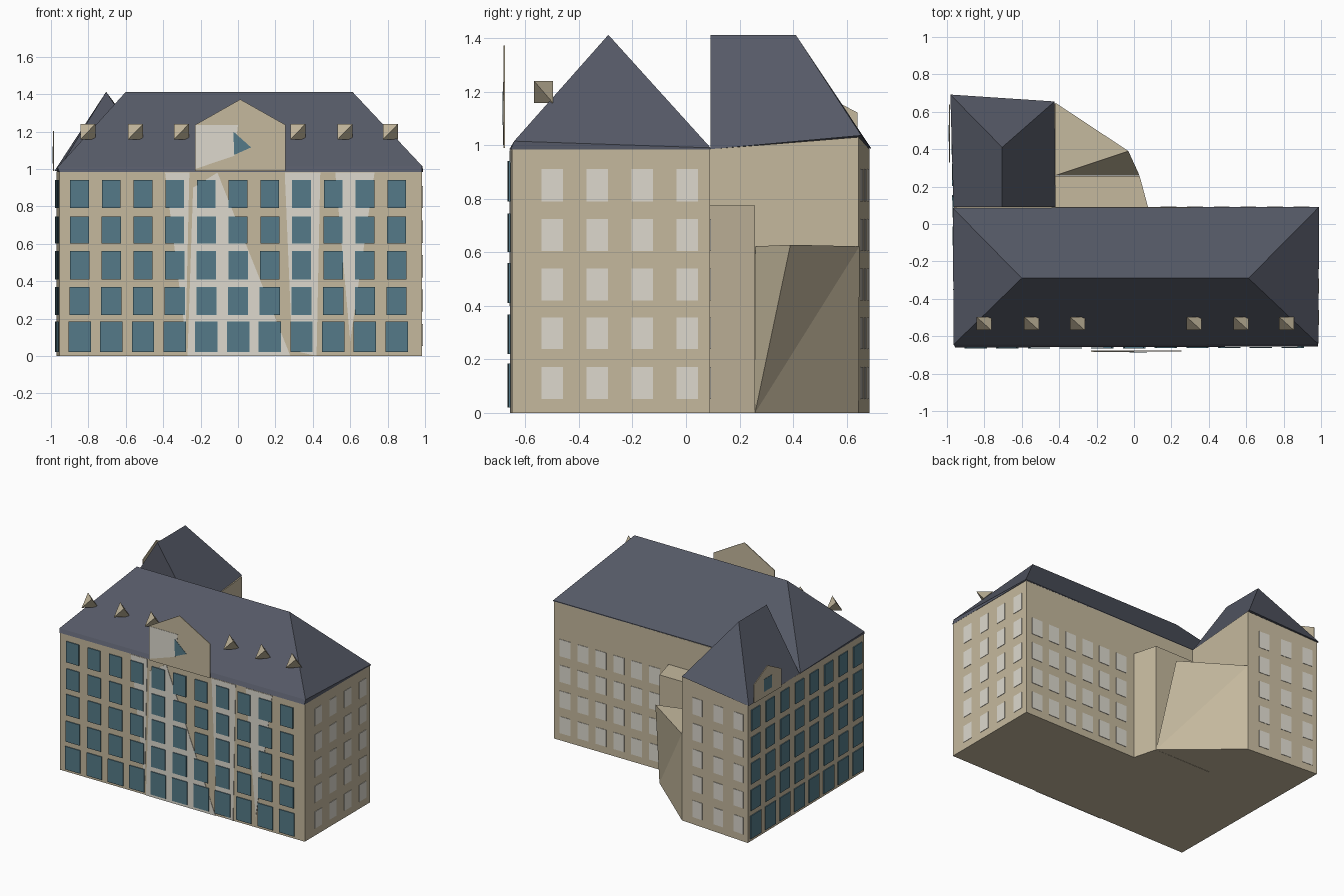
import bpy, bmesh, math
from mathutils import Vector

if "Cube" in bpy.data.objects:
    bpy.data.objects.remove(bpy.data.objects["Cube"])


def material(name, srgb):
    m = bpy.data.materials.new(name)
    lin = [((c / 255 + 0.055) / 1.055) ** 2.4 for c in srgb]
    m.diffuse_color = (*lin, 1)
    m.use_nodes = True
    m.node_tree.nodes["Principled BSDF"].inputs["Base Color"].default_value = m.diffuse_color
    return m


STONE = material("sandstone", (197, 185, 158))
PALE = material("pale_plaster", (221, 217, 206))
GLASS = material("teal_glass", (85, 122, 136))
SLATE = material("slate_roof", (86, 90, 103))


def mesh_object(name, verts, faces, mat):
    bm = bmesh.new()
    vs = [bm.verts.new(v) for v in verts]
    for f in faces:
        bm.faces.new([vs[i] for i in f])
    bmesh.ops.recalc_face_normals(bm, faces=bm.faces[:])
    me = bpy.data.meshes.new(name)
    bm.to_mesh(me)
    bm.free()
    me.materials.append(mat)
    ob = bpy.data.objects.new(name, me)
    bpy.context.collection.objects.link(ob)
    return ob


def prism(name, footprint, tops, mat):
    """Upright block over a footprint, with one height per corner."""
    n = len(footprint)
    verts = [(x, y, 0) for x, y in footprint]
    verts += [(x, y, z) for (x, y), z in zip(footprint, tops)]
    faces = [list(range(n)), list(range(n, 2 * n))]
    faces += [[i, (i + 1) % n, n + (i + 1) % n, n + i] for i in range(n)]
    return mesh_object(name, verts, faces, mat)


def panels(name, p0, p1, shapes, mat, lift=0.0, thick=0.006):
    """Thin plates on the wall p0 to p1; shapes are (distance, height) outlines."""
    p0, p1 = Vector((*p0, 0)), Vector((*p1, 0))
    d = (p1 - p0).normalized()
    out = Vector((d.y, -d.x, 0))
    verts, faces = [], []
    for shape in shapes:
        n, b = len(shape), len(verts)
        for off in (lift, lift + thick):
            verts += [p0 + d * u + out * off + Vector((0, 0, z)) for u, z in shape]
        faces += [[b + i for i in range(n)], [b + n + i for i in range(n)]]
        faces += [[b + i, b + (i + 1) % n, b + n + (i + 1) % n, b + n + i] for i in range(n)]
    return mesh_object(name, verts, faces, mat)


def grid(centres, rows, widths):
    """Rectangles for every column centre and every (low, high) row."""
    return [[(c - w / 2, a), (c + w / 2, a), (c + w / 2, b), (c - w / 2, b)]
            for (a, b), w in zip(rows, widths) for c in centres]


# Wall corners
FL, FR, BR = (-0.955, -0.655), (0.985, -0.65), (0.985, 0.09)
WR0, WR1, WL = (-0.42, 0.09), (-0.42, 0.645), (-0.97, 0.685)
ML = (-0.963, 0.09)

# Main block and rear wing
prism("main_block", [FL, FR, BR, ML], [0.985] * 4, STONE)
prism("rear_wing", [ML, WR0, WR1, WL], [0.985, 0.985, 1.03, 0.985], STONE)

# Stair block in the inner corner
prism("stair_block", [(-0.42, 0.09), (0.075, 0.09), (0.03, 0.257), (-0.42, 0.257)],
      [0.775] * 4, STONE)

# Leaning annex beside the wing
mesh_object("annex",
            [(-0.42, 0.26, 0.622), (-0.03, 0.39, 0.628), (-0.42, 0.648, 0.622),
             (0.03, 0.258, 0), (-0.42, 0.645, 0), (-0.42, 0.26, 0)],
            [(0, 1, 2), (0, 3, 1), (3, 2, 1), (3, 4, 2), (0, 5, 3), (3, 5, 4), (0, 2, 4, 5)],
            STONE)

# Hipped main roof with a shallow eave
mesh_object("main_roof",
            [(-0.955, -0.66, 0.984), (0.985, -0.655, 0.984), (0.99, 0.092, 0.984), (-0.965, 0.085, 0.984),
             (-0.965, -0.645, 1.008), (0.985, -0.642, 1.015), (0.99, 0.092, 0.99), (-0.968, 0.085, 0.99),
             (-0.6, -0.29, 1.412), (0.612, -0.29, 1.412)],
            [(0, 1, 2, 3), (0, 1, 5, 4), (1, 2, 6, 5), (2, 3, 7, 6), (3, 0, 4, 7),
             (4, 5, 9, 8), (5, 6, 9), (6, 7, 8, 9), (7, 4, 8)], SLATE)

# Wing roof, hipped at the back
mesh_object("wing_roof",
            [(-0.965, 0.092, 0.988), (-0.42, 0.092, 0.985), (-0.425, 0.655, 1.036), (-0.982, 0.692, 0.988),
             (-0.705, 0.092, 1.412), (-0.705, 0.41, 1.412)],
            [(0, 1, 2, 3), (0, 1, 4), (1, 2, 5, 4), (2, 3, 5), (3, 0, 4, 5)], SLATE)

# Large glazed windows on the front and left walls
big_rows = [(0.02, 0.185), (0.22, 0.368), (0.41, 0.56), (0.6, 0.745), (0.79, 0.94)]
big_widths = [0.12, 0.108, 0.104, 0.102, 0.1]
panels("front_windows", FL, FR, grid([0.108 + 0.1695 * i for i in range(11)], big_rows, big_widths),
       GLASS, lift=0.006)
panels("left_windows", WL, FL, grid([0.085 + 0.168 * i for i in range(8)], big_rows, big_widths),
       GLASS, lift=0.002)

# Small pale windows on the right, back and wing end walls
small_rows = [(0.052, 0.172), (0.238, 0.356), (0.42, 0.54), (0.604, 0.725), (0.79, 0.91)]
small_widths = [0.08] * 5
panels("right_windows", FR, BR, grid([0.15 + 0.168 * i for i in range(4)], small_rows, small_widths),
       PALE, thick=0.003)
panels("back_windows", BR, WR0, grid([0.09 + 0.142 * i for i in range(6)], small_rows[:4], [0.085] * 4),
       PALE, thick=0.003)
panels("wing_end_windows", WR1, WL, grid([0.13, 0.305, 0.475], small_rows, small_widths),
       PALE, thick=0.003)

# Pale plaster wedges across the front wall (measured from x = 0)
wedges = [[(-0.39, 0.98), (-0.28, 0.1), (-0.26, 0.98)],
          [(-0.27, 0), (0.28, 0), (-0.11, 0.98), (-0.24, 0.9)],
          [(0.29, 0.03), (0.42, 0), (0.44, 0.98), (0.25, 0.98)],
          [(0.52, 0.98), (0.6, 0.08), (0.73, 0.98)]]
panels("front_plaster", (0, -0.6525), (1, -0.65), wedges, PALE, lift=0.002, thick=0.003)

# Central front gable, its plaster patch and window
G0, G1 = (0, -0.676), (1, -0.676)
panels("front_gable", G0, G1,
       [[(-0.23, 0.99), (0.255, 0.99), (0.255, 1.235), (0.012, 1.372), (-0.23, 1.235)]], STONE)
panels("gable_plaster", G0, G1, [[(-0.228, 1.0), (-0.02, 1.07), (0.0, 1.235), (-0.228, 1.235)]],
       PALE, lift=0.006, thick=0.002)
panels("gable_window", G0, G1, [[(-0.02, 1.075), (0.07, 1.115), (-0.025, 1.2)]],
       GLASS, lift=0.008, thick=0.002)

# Gable above the left wall of the wing
L0, L1 = (-0.983, 0.64), (-0.983, -0.6)
panels("left_gable", L0, L1,
       [[(0, 0.99), (0.31, 0.99), (0.31, 1.122), (0.155, 1.203), (0, 1.122)]], STONE)
panels("left_gable_window", L0, L1, grid([0.155], [(1.03, 1.12)], [0.09]),
       GLASS, lift=0.006, thick=0.002)

# Little tetrahedral roof dormers
for i, x in enumerate((-0.803, -0.548, -0.303, 0.32, 0.572, 0.815)):
    a, b = x - 0.04, x + 0.04
    y0, y1, z0, z1 = -0.568, -0.496, 1.157, 1.24
    mesh_object(f"roof_dormer_{i + 1}",
                [(a, y0, z0), (b, y0, z1), (a, y1, z1), (b, y1, z0)],
                [(0, 1, 2), (0, 1, 3), (0, 2, 3), (1, 2, 3)], STONE)
